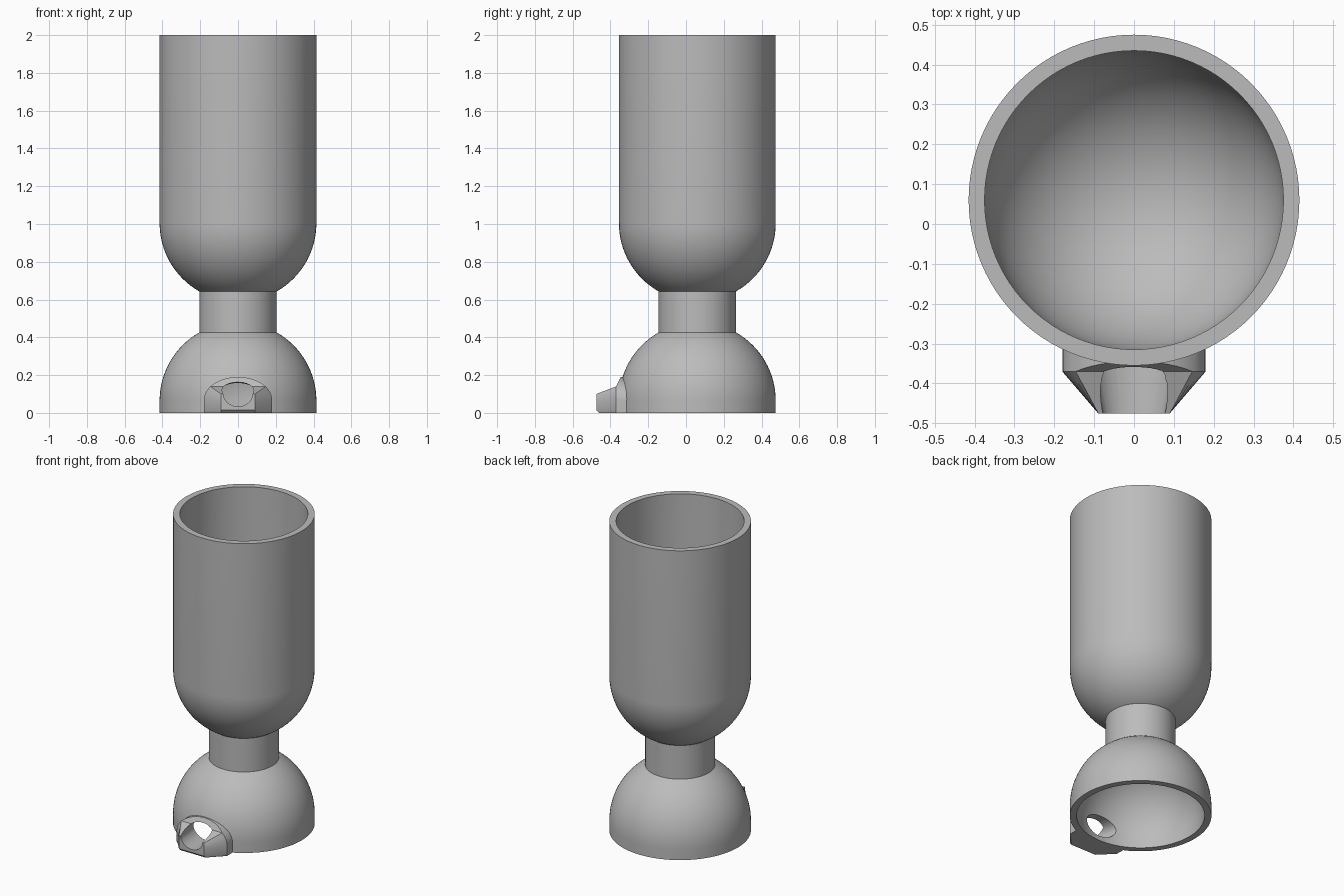
import bpy, bmesh
from math import pi, sin, cos, asin, radians
from mathutils import Matrix

cube = bpy.data.objects.get("Cube")
if cube:
    bpy.data.objects.remove(cube, do_unlink=True)

AXIS_Y = 0.06                 # the round parts stand slightly behind the origin
OUTER, INNER = 0.415, 0.375   # wall radii
STEM_R = 0.205
DOME_Z, BOWL_Z = 0.065, 1.004 # centres of the two rounded ends

grey = bpy.data.materials.new("light_grey")
grey.use_nodes = True
grey.diffuse_color = (0.5, 0.5, 0.5, 1)
bsdf = next(n for n in grey.node_tree.nodes if n.type == 'BSDF_PRINCIPLED')
bsdf.inputs["Base Color"].default_value = (0.5, 0.5, 0.5, 1)


def make_object(name, bm):
    bmesh.ops.remove_doubles(bm, verts=bm.verts, dist=1e-5)
    bmesh.ops.recalc_face_normals(bm, faces=bm.faces)
    mesh = bpy.data.meshes.new(name)
    bm.to_mesh(mesh)
    bm.free()
    mesh.materials.append(grey)
    obj = bpy.data.objects.new(name, mesh)
    bpy.context.collection.objects.link(obj)
    return obj


def arc(radius, centre, sign, steps=24):
    """Quarter circle from the wall to the axis, upward or downward."""
    pts = [(radius * cos(pi / 2 * i / steps), centre + sign * radius * sin(pi / 2 * i / steps))
           for i in range(steps)]
    return pts + [(0, centre + sign * radius)]


def lathe(name, profile, steps=96):
    bm = bmesh.new()
    vs = [bm.verts.new((r, 0, z)) for r, z in profile]
    edges = [bm.edges.new(pair) for pair in zip(vs, vs[1:])]
    bmesh.ops.spin(bm, geom=vs + edges, cent=(0, 0, 0), axis=(0, 0, 1),
                   angle=2 * pi, steps=steps)
    bmesh.ops.transform(bm, matrix=Matrix.Translation((0, AXIS_Y, 0)), verts=bm.verts)
    return make_object(name, bm)


def loft(name, rings):
    """Closed solid through rings with equal point counts."""
    bm = bmesh.new()
    rows = [[bm.verts.new(p) for p in ring] for ring in rings]
    n = len(rows[0])
    bm.faces.new(rows[0])
    bm.faces.new(rows[-1])
    for a, b in zip(rows, rows[1:]):
        for i in range(n):
            j = (i + 1) % n
            bm.faces.new((a[i], a[j], b[j], b[i]))
    bmesh.ops.dissolve_degenerate(bm, dist=1e-6, edges=bm.edges)
    return make_object(name, bm)


def smooth(obj):
    bpy.ops.object.select_all(action='DESELECT')
    obj.select_set(True)
    bpy.context.view_layer.objects.active = obj
    bpy.ops.object.shade_smooth_by_angle(angle=radians(25))


def boolean(obj, other, operation):
    bpy.context.view_layer.objects.active = obj
    mod = obj.modifiers.new(operation.lower(), 'BOOLEAN')
    mod.operation, mod.solver, mod.object = operation, 'EXACT', other
    bpy.ops.object.modifier_apply(modifier=mod.name)
    bpy.data.objects.remove(other, do_unlink=True)


# Tall open bowl and the stem under it
bowl = lathe("bowl", arc(OUTER, BOWL_Z, -1)[::-1] + [(OUTER, 2), (INNER, 2)]
             + arc(INNER, BOWL_Z, -1))
stem = lathe("stem", [(0, 0.46), (STEM_R, 0.425), (STEM_R, 0.643), (0, 0.6)])

# Domed base, solid until the cavity is cut
base = lathe("base", [(0, 0), (OUTER, 0)] + arc(OUTER, DOME_Z, 1))

# Spout: arched collar narrowing to a chamfered front lip
HALF, SPRING, TOP, SHOULDER = 0.18, 0.07, 0.19, 0.14
FRONT, COLLAR = -0.475, -0.37
start = asin((SHOULDER - SPRING) / (TOP - SPRING))
angles = [start * i / 4 for i in range(4)]
angles += [start + (pi - 2 * start) * i / 12 for i in range(13)]
angles += [pi - a for a in angles[3::-1]]
arch = [(HALF, 0), (HALF, 0.015)]
arch += [(HALF * cos(a), SPRING + (TOP - SPRING) * sin(a)) for a in angles]
arch += [(-HALF, 0.015), (-HALF, 0)]

back = [(x, -0.2, z) for x, z in arch]
rim = [(x, COLLAR + max(0, z - SHOULDER) * 0.5, z) for x, z in arch]
shoulder = [(x, COLLAR, min(z, SHOULDER)) for x, z in arch]
lip = [(x / 2, FRONT, 0.015 + (min(z, SHOULDER) - 0.015) * 0.68) for x, z in arch]
lip = [(max(-0.09, min(0.09, x * 1.23)), y, z) for x, y, z in lip]
chamfer = lip[:]
for i, near in ((0, 1), (-1, -2)):
    lip[i] = lip[near]
    chamfer[i] = (lip[near][0], FRONT + 0.015, 0)
spout = loft("spout", [back, rim, shoulder, chamfer, lip])

# Hollow of the base, and the tapered channel through spout and wall
cavity = lathe("cavity_cutter", [(0, -0.05), (INNER, -0.05)] + arc(INNER, DOME_Z, 1))


def oval(y, z, rx, rz, n=40):
    return [(rx * cos(2 * pi * i / n), y, z + rz * sin(2 * pi * i / n)) for i in range(n)]


channel = loft("channel_cutter", [oval(-0.52, 0.105, 0.07, 0.07), oval(-0.22, 0.09, 0.125, 0.062)])
for cutter in (cavity, channel):
    cutter.hide_render = True

boolean(base, spout, 'UNION')
boolean(base, cavity, 'DIFFERENCE')
boolean(base, channel, 'DIFFERENCE')

for part in (bowl, stem, base):
    smooth(part)
